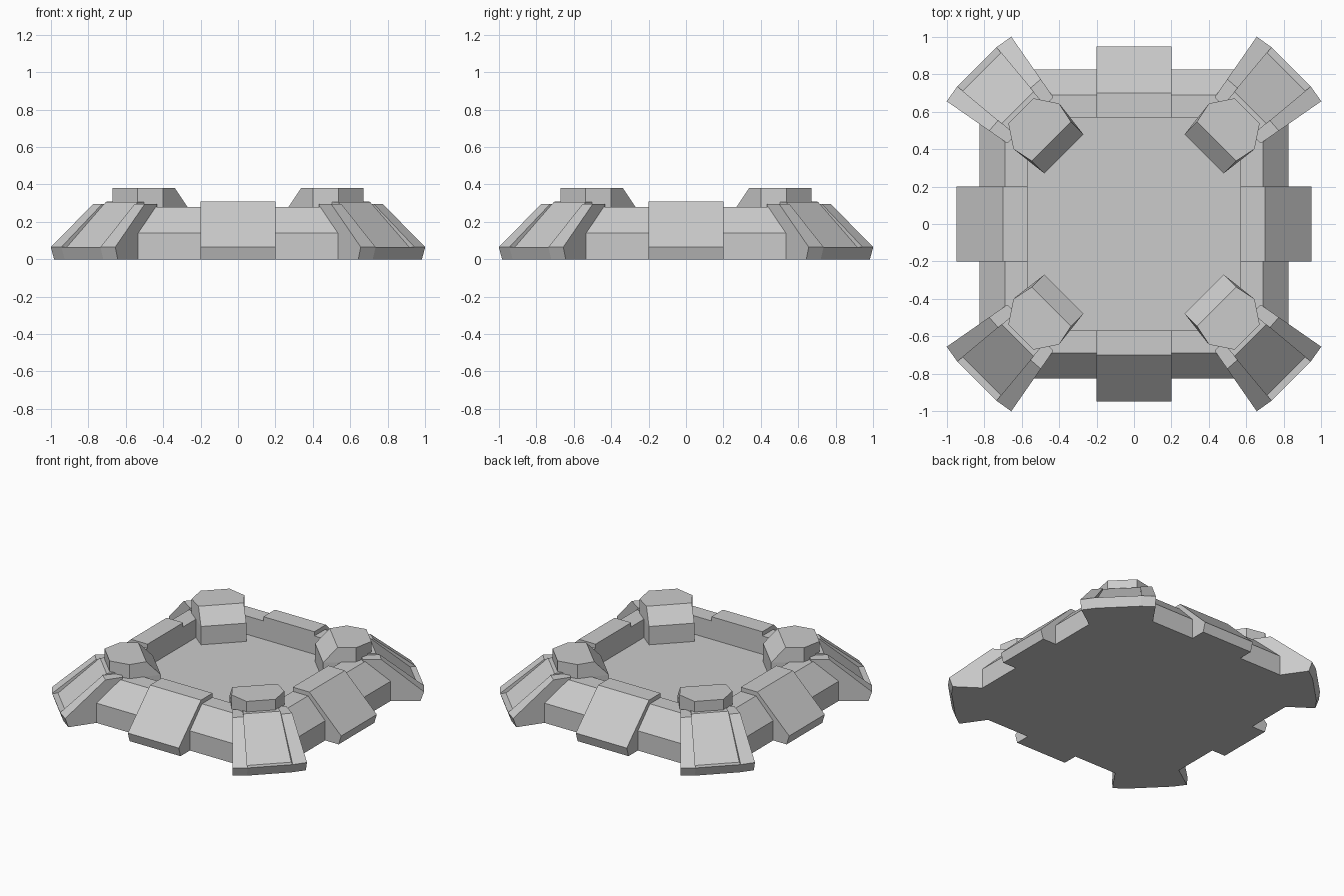
import bpy, bmesh
from math import radians

if "Cube" in bpy.data.objects:
    bpy.data.objects.remove(bpy.data.objects["Cube"])


def loft(name, ring_a, ring_b):
    """Solid between two matching closed rings of 3D points."""
    bm = bmesh.new()
    a = [bm.verts.new(p) for p in ring_a]
    b = [bm.verts.new(p) for p in ring_b]
    n = len(a)
    bm.faces.new(a)
    bm.faces.new(b[::-1])
    for i in range(n):
        j = (i + 1) % n
        bm.faces.new((a[i], b[i], b[j], a[j]))
    bmesh.ops.recalc_face_normals(bm, faces=bm.faces)
    mesh = bpy.data.meshes.new(name)
    bm.to_mesh(mesh)
    bm.free()
    return mesh


def place(name, mesh, angle):
    ob = bpy.data.objects.new(name, mesh)
    ob.rotation_euler.z = radians(angle)
    bpy.context.collection.objects.link(ob)


def four(name, mesh, start=0):
    for k in range(4):
        place(f"{name}_{k + 1}", mesh, start + 90 * k)


def extrude(name, profile, half):
    """Profile of (distance out, height), extruded sideways by +-half."""
    return loft(name, [(r, -half, z) for r, z in profile],
                [(r, half, z) for r, z in profile])


# Courtyard floor slab
S, FLOOR = 0.6, 0.15
square = [(-S, -S), (S, -S), (S, S), (-S, S)]
place("floor", loft("floor", [(x, y, 0) for x, y in square],
                    [(x, y, FLOOR) for x, y in square]), 0)

# Perimeter walls
four("wall", extrude("wall", [(0.57, 0), (0.825, 0), (0.825, 0.14),
                              (0.69, 0.28), (0.57, 0.28)], 0.58))

# Raised ramp block in the middle of each wall
four("ramp_block", extrude("ramp_block", [(0.57, 0), (0.93, 0), (0.95, 0.065),
                                          (0.70, 0.31), (0.57, 0.31)], 0.2))


# Corner buttresses: recessed centre panel between two raised side ribs
def inner_t(r):
    return 0.148 - (1.188 - r) * 0.09


def outer_t(r):
    return 0.244 - (1.172 - r) * 0.18


panel = [(0.6, 0), (1.165, 0), (1.188, 0.065), (1.15, 0.065),
         (0.88, 0.305), (0.6, 0.305)]
four("buttress_panel", loft("buttress_panel",
                            [(r, -inner_t(r), z) for r, z in panel],
                            [(r, inner_t(r), z) for r, z in panel]), 45)

rib_in = [(0.78, 0), (1.165, 0), (1.188, 0.065), (0.905, 0.295), (0.78, 0.295)]
rib_out = [(0.785, 0), (1.15, 0), (1.172, 0.065), (0.90, 0.295), (0.785, 0.295)]
for side, s in (("left", 1), ("right", -1)):
    four(f"buttress_rib_{side}",
         loft("buttress_rib", [(r, s * inner_t(r), z) for r, z in rib_in],
              [(r, s * outer_t(r), z) for r, z in rib_out]), 45)

# Corner posts with a sloped inner edge
half_plan = [(0.53, 0.148), (0.74, 0.172), (0.855, 0.095)]
plan = half_plan + [(r, -t) for r, t in reversed(half_plan)]
shoulder = [(r, t, 0.28) for r, t in plan]
four("post_base", loft("post_base", [(r, t, 0.01) for r, t in plan], shoulder), 45)
four("post_cap", loft("post_cap", shoulder,
                      [(max(r, 0.625), t, 0.38) for r, t in plan]), 45)
